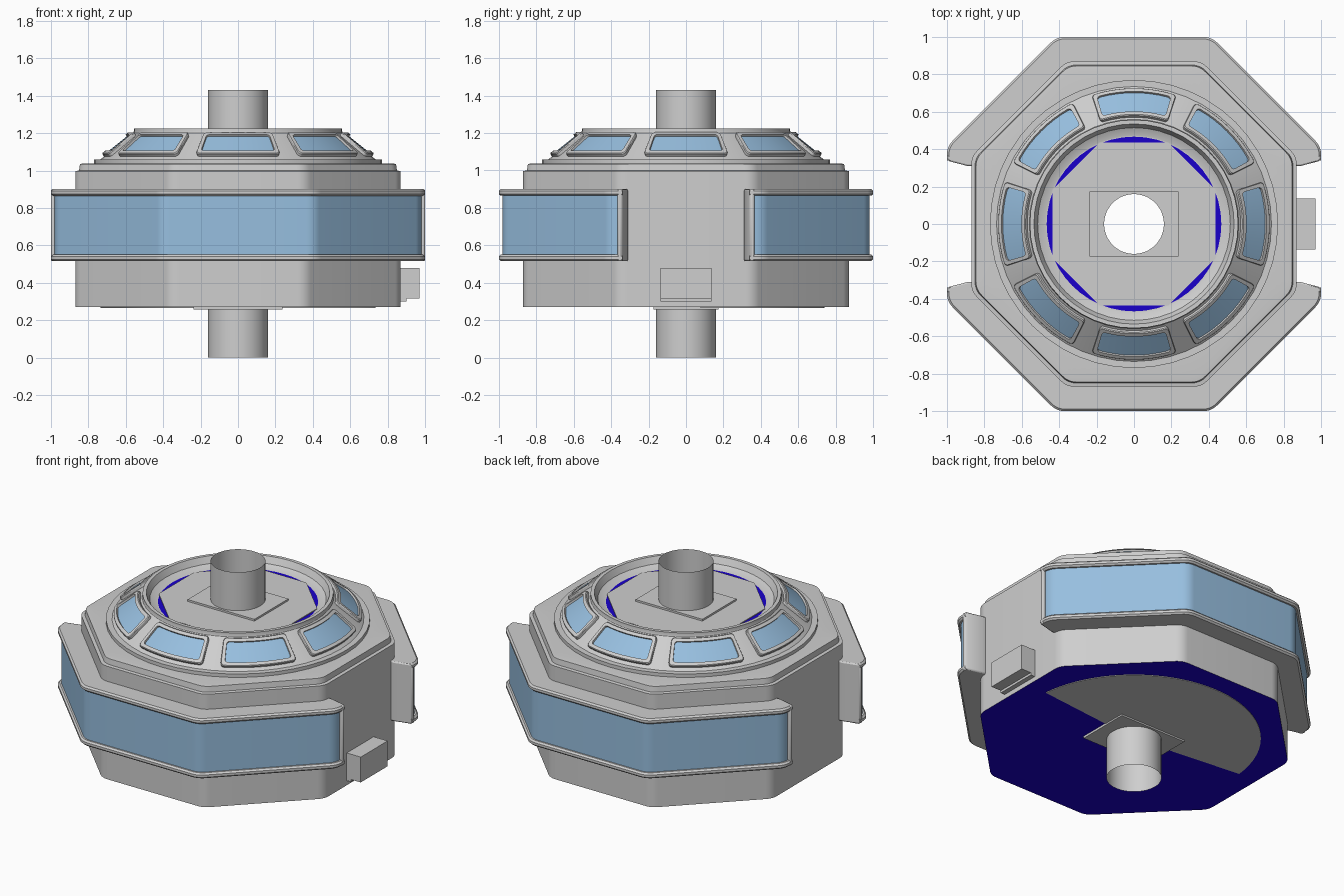
import bpy, bmesh, math
from math import sin, cos, radians, pi

if "Cube" in bpy.data.objects:
    bpy.data.objects.remove(bpy.data.objects["Cube"])


def material(name, rgb):
    m = bpy.data.materials.new(name)
    m.diffuse_color = (*rgb, 1)
    m.use_nodes = True
    m.node_tree.nodes["Principled BSDF"].inputs["Base Color"].default_value = m.diffuse_color
    return m


MATS = [material("light_grey", (0.62, 0.62, 0.62)),
        material("window_blue", (0.31, 0.52, 0.74)),
        material("deep_blue", (0.01, 0.0, 0.6))]
GREY, GLASS, BLUE = 0, 1, 2


def loft(name, loops, mats=None, closed=True, caps=False):
    """Skin successive loops of points; mats gives one colour per strip."""
    bm = bmesh.new()
    rows = [[bm.verts.new(p) for p in lp] for lp in loops]
    n = len(rows[0])
    for i in range(len(rows) - 1):
        for j in range(n if closed else n - 1):
            k = (j + 1) % n
            f = bm.faces.new((rows[i][j], rows[i][k], rows[i + 1][k], rows[i + 1][j]))
            f.material_index = mats[i] if mats else GREY
    if caps:
        bm.faces.new(rows[0])
        bm.faces.new(rows[-1])
    bmesh.ops.remove_doubles(bm, verts=bm.verts, dist=1e-5)
    bmesh.ops.recalc_face_normals(bm, faces=bm.faces)
    me = bpy.data.meshes.new(name)
    bm.to_mesh(me)
    bm.free()
    for m in MATS:
        me.materials.append(m)
    ob = bpy.data.objects.new(name, me)
    bpy.context.collection.objects.link(ob)
    bpy.ops.object.select_all(action='DESELECT')
    ob.select_set(True)
    bpy.context.view_layer.objects.active = ob
    bpy.ops.object.shade_smooth_by_angle(angle=radians(30))
    return ob


def corner(a, rr, ang, steps=6):
    """Rounded octagon corner for apothem a and corner radius rr."""
    d = (a - rr) / cos(pi / 8)
    return [(d * cos(ang) + rr * cos(t), d * sin(ang) + rr * sin(t))
            for t in (ang + pi / 8 * (2 * i / steps - 1) for i in range(steps + 1))]


def octagon(a, z, rr=0.1):
    return [(x, y, z) for k in range(8)
            for x, y in corner(a, rr, pi / 8 + k * pi / 4)]


def circle(r, z):
    return octagon(r, z, r)


def rectangle(hx, hy, z):
    out = []
    for x, y, _ in circle(1, 0):
        m = max(abs(x), abs(y))
        out.append((x / m * hx, y / m * hy, z))
    return out


# octagonal main body, blue underside
loft("main_body",
     [circle(0.16, 0.27), octagon(0.87, 0.27), octagon(0.87, 0.997), octagon(0.85, 1.0),
      octagon(0.845, 1.035), octagon(0.82, 1.038), circle(0.7, 1.038)],
     [BLUE, GREY, GREY, GREY, GREY, GREY])

# grey half disc on the underside
arc = [radians(6 + 168 * i / 40) for i in range(41)]
loft("underside_plate",
     [[(r * cos(t), r * sin(t), z) for t in arc]
      for r, z in ((0.16, 0.272), (0.16, 0.266), (0.74, 0.266), (0.74, 0.272))], closed=False)

# dome with sunken top and blue ring
prof = [(0.77, 1.03), (0.77, 1.06), (0.735, 1.06), (0.56, 1.2), (0.557, 1.21), (0.557, 1.225),
        (0.535, 1.225), (0.515, 1.185), (0.475, 1.166), (0.467, 1.166), (0.38, 1.166)]
loft("dome", [circle(r, z) for r, z in prof], [GREY] * 9 + [BLUE])
loft("roof_floor", [circle(0.16, 1.171), octagon(0.437, 1.171, 0.005), octagon(0.437, 1.16, 0.005)])

# open centre pipe and its square collars
loft("centre_pipe", [circle(0.16, 0), circle(0.16, 1.43)])
for name, z0, z1 in (("lower_collar", 0.256, 0.272), ("upper_collar", 1.165, 1.183)):
    loft(name, [circle(0.16, z0), rectangle(0.238, 0.173, z0),
                rectangle(0.238, 0.173, z1), circle(0.16, z1)])


# dome windows: rounded frames with curved glass
def window_loop(ang, half, t0, t1, h, rc=0.25):
    """Rounded rectangle wrapped on the dome cone, raised by h."""
    tm, th = (t0 + t1) / 2, (t1 - t0) / 2
    pts = []
    for k, (sx, sy) in enumerate(((1, 1), (-1, 1), (-1, -1), (1, -1))):
        for i in range(5):
            a = pi / 2 * (k + i / 4)
            pts.append((sx * (1 - rc * 0.35) + rc * 0.35 * cos(a), sy * (1 - rc) + rc * sin(a)))
        if sx * sy > 0:      # extra points along the curved edges
            x0 = pts[-1][0]
            pts += [(x0 * (1 - 2 * i / 8), sy) for i in range(1, 8)]
    out = []
    for u, v in pts:
        t, a = tm + th * v, ang + half * u
        r, z = 0.735 - 0.175 * t + 0.625 * h, 1.06 + 0.14 * t + 0.78 * h
        out.append((r * cos(a), r * sin(a), z))
    return out


for k in range(8):
    a = k * pi / 4
    H, G = radians(18.2), radians(16.2)
    loft(f"dome_window_{k + 1}",
         [window_loop(a, H, 0.11, 0.94, -0.005), window_loop(a, H, 0.11, 0.94, 0.015),
          window_loop(a, H * 0.985, 0.13, 0.92, 0.02), window_loop(a, G, 0.22, 0.83, 0.02),
          window_loop(a, G, 0.22, 0.83, 0.008), window_loop(a, G, 0.525, 0.525, 0.008)],
         [GREY] * 4 + [GLASS])


# wraparound windows on front and back
def band(a, z, s):
    pts = [(-a, -0.34)]
    for k in (-7, -5, -3, -1):
        pts += corner(a, 0.1, k * pi / 8)
    pts.append((a, -0.34))
    return [(x, s * y, z) for x, y in pts]


def rail(z0, z1, c=0.01):
    return [(0.86, z0), (1 - c, z0), (1, z0 + c), (1, z1 - c), (1 - c, z1), (0.86, z1), (0.86, z0)]


for side, s in (("front", 1), ("back", -1)):
    loft(side + "_glass", [band(0.98, z, s) for z in (0.53, 0.885)], [GLASS], closed=False)
    for part, z0, z1 in (("lower", 0.515, 0.55), ("upper", 0.865, 0.9)):
        loft(f"{side}_{part}_rail", [band(a, z, s) for a, z in rail(z0, z1)], closed=False)
    for end, sx in (("left", -1), ("right", 1)):
        plan = [(0.86, 0.365), (1, 0.365), (1, 0.345), (0.985, 0.335), (0.893, 0.311), (0.86, 0.311)]
        ob = loft(f"{side}_{end}_frame_end",
                  [[(sx * x, -s * y, z) for x, y in plan] for z in (0.515, 0.9)], caps=True)
        b = ob.modifiers.new("soft_edges", 'BEVEL')
        b.width, b.segments = 0.008, 2


# small equipment box on the right side
def box(name, x0, x1, hy, z0, z1):
    loft(name, [[(x0, -hy, z), (x1, -hy, z), (x1, hy, z), (x0, hy, z)] for z in (z0, z1)], caps=True)


box("side_box", 0.86, 0.97, 0.137, 0.315, 0.478)
box("side_box_bracket", 0.86, 0.9, 0.137, 0.3, 0.32)
